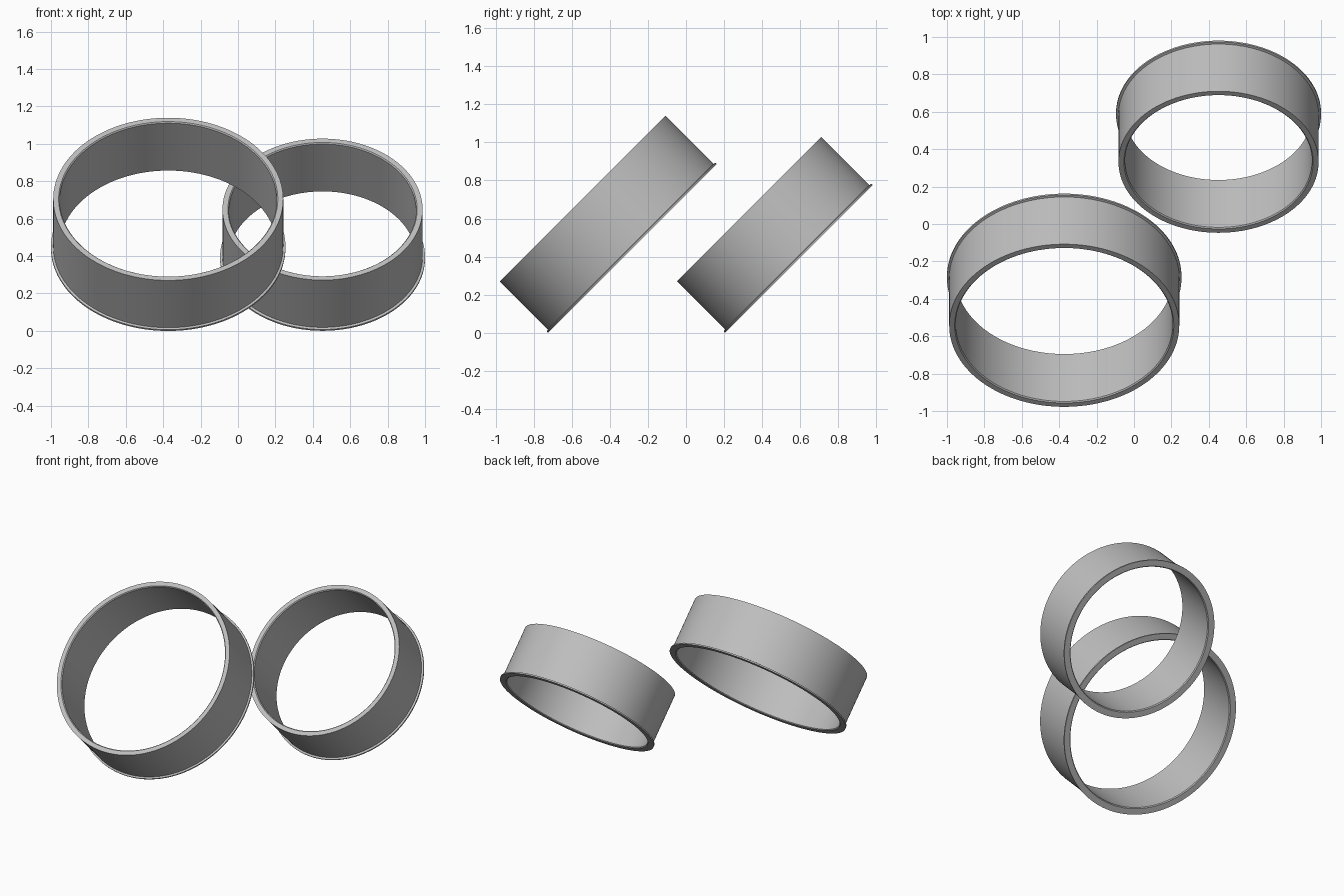
import bpy
import bmesh
import math
from mathutils import Matrix, Vector

if "Cube" in bpy.data.objects:
    bpy.data.objects.remove(bpy.data.objects["Cube"])

SEGMENTS = 128
LENGTH = 0.37      # ring depth along its axis
LIP = 0.01         # thickness of the flange at the back end

grey = bpy.data.materials.new("plain grey")
grey.diffuse_color = (0.52, 0.52, 0.52, 1.0)
grey.use_nodes = True
grey.node_tree.nodes["Principled BSDF"].inputs["Base Color"].default_value = grey.diffuse_color


def make_ring(name, outer, inner, flange, back_centre):
    """Lathe a closed wall profile and tilt the ring by 45 degrees."""
    # Profile as (radius, height); the flange is at height zero
    profile = [
        (flange, 0.0), (flange, LIP), (outer, LIP + 0.003),
        (outer, LENGTH),                              # outer wall
        (inner + 0.006, LENGTH), (inner, LENGTH - 0.006),  # bevelled mouth
        (inner, 0.006), (inner + 0.006, 0.0),         # inner wall
    ]
    bm = bmesh.new()
    loops = []
    for i in range(SEGMENTS):
        a = 2 * math.pi * i / SEGMENTS
        loops.append([bm.verts.new((r * math.cos(a), r * math.sin(a), h))
                      for r, h in profile])
    n = len(profile)
    for i in range(SEGMENTS):
        p, q = loops[i], loops[(i + 1) % SEGMENTS]
        for j in range(n):
            k = (j + 1) % n
            bm.faces.new((p[j], q[j], q[k], p[k]))
    bmesh.ops.recalc_face_normals(bm, faces=bm.faces)

    # Tilt so the mouth faces forward and up
    place = Matrix.Translation(Vector(back_centre)) @ Matrix.Rotation(math.radians(45), 4, 'X')
    bm.transform(place)

    mesh = bpy.data.meshes.new(name)
    bm.to_mesh(mesh)
    bm.free()
    mesh.materials.append(grey)
    obj = bpy.data.objects.new(name, mesh)
    bpy.context.collection.objects.link(obj)

    # Smooth walls, sharp rims
    bpy.ops.object.select_all(action='DESELECT')
    obj.select_set(True)
    bpy.context.view_layer.objects.active = obj
    bpy.ops.object.shade_smooth_by_angle(angle=math.radians(30))
    return obj


# Large ring at front left, small ring at back right
make_ring("large_ring", 0.615, 0.58, 0.627, (-0.373, -0.281, 0.443))
make_ring("small_ring", 0.535, 0.50, 0.548, (0.452, 0.593, 0.388))
